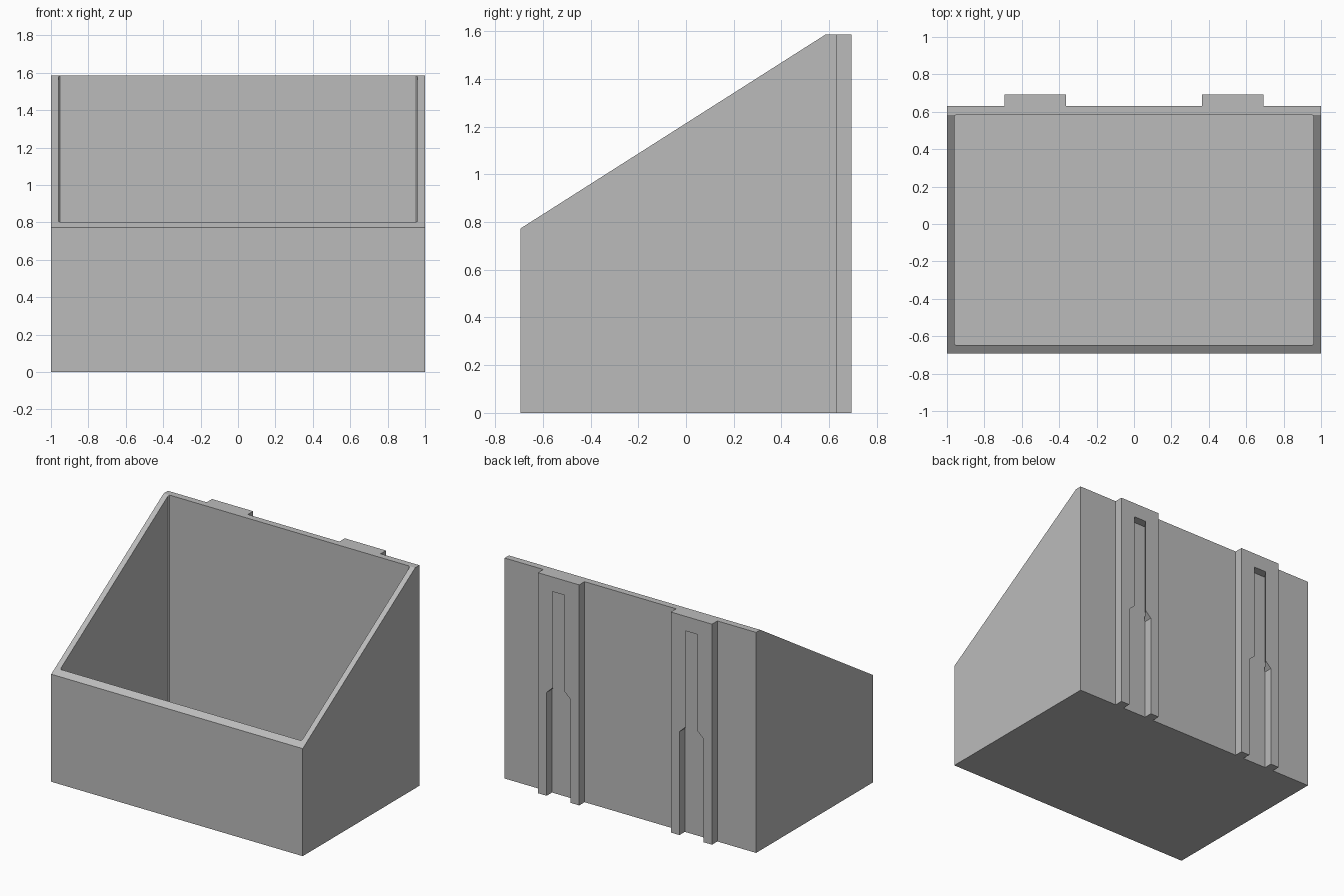
import bpy, bmesh

if "Cube" in bpy.data.objects:
    bpy.data.objects.remove(bpy.data.objects["Cube"])

FRONT, WALL_BACK, BACK = -0.693, 0.632, 0.693
LOW, HIGH = 0.773, 1.585

grey = bpy.data.materials.new("grey plastic")
grey.diffuse_color = (0.5, 0.5, 0.5, 1)
grey.use_nodes = True
grey.node_tree.nodes["Principled BSDF"].inputs["Base Color"].default_value = grey.diffuse_color


def add_object(name, bm):
    bmesh.ops.recalc_face_normals(bm, faces=bm.faces)
    mesh = bpy.data.meshes.new(name)
    bm.to_mesh(mesh)
    bm.free()
    mesh.materials.append(grey)
    obj = bpy.data.objects.new(name, mesh)
    bpy.context.collection.objects.link(obj)
    return obj


def prism(name, points, vector):
    """Extrude a closed outline along a vector."""
    bm = bmesh.new()
    face = bm.faces.new([bm.verts.new(p) for p in points])
    new = bmesh.ops.extrude_face_region(bm, geom=[face])["geom"]
    bmesh.ops.translate(bm, vec=vector, verts=[v for v in new if isinstance(v, bmesh.types.BMVert)])
    # the extrude may keep or drop the start cap, so close any hole
    bmesh.ops.holes_fill(bm, edges=[e for e in bm.edges if e.is_boundary])
    return add_object(name, bm)


def rect(x0, x1, y0, y1, z):
    return [(x0, y0, z), (x1, y0, z), (x1, y1, z), (x0, y1, z)]


def cut(obj, cutter):
    mod = obj.modifiers.new("cut", "BOOLEAN")
    mod.operation, mod.solver, mod.object = "DIFFERENCE", "EXACT", cutter
    bpy.context.view_layer.objects.active = obj
    bpy.ops.object.modifier_apply(modifier=mod.name)
    bpy.data.objects.remove(cutter)


# Sloped bin: side profile extruded across the width, then hollowed
side = [(FRONT, 0), (WALL_BACK, 0), (WALL_BACK, HIGH), (0.584, HIGH), (FRONT, LOW)]
bin_body = prism("bin_body", [(-1, y, z) for y, z in side], (2, 0, 0))
x, y0, y1, c = 0.96, -0.648, 0.584, 0.008
inside = [(-x + c, y0), (x - c, y0), (x, y0 + c), (x, y1 - c),
          (x - c, y1), (-x + c, y1), (-x, y1 - c), (-x, y0 + c)]
cut(bin_body, prism("cavity", [(px, py, 0.045) for px, py in inside], (0, 0, 2)))


def slot_cutter(cx):
    """Wide entry at the bottom, narrowing into a dovetail above."""
    bm = bmesh.new()
    rings = []
    for z, front in ((-0.1, 0.095), (0.743, 0.095), (0.79, 0.048), (1.48, 0.048)):
        slope = (front - 0.095) / (BACK - WALL_BACK)
        ring = []
        for y, sx in ((BACK + 0.004, -1), (WALL_BACK - 0.01, -1),
                      (WALL_BACK - 0.01, 1), (BACK + 0.004, 1)):
            half = 0.095 + slope * (y - WALL_BACK)
            ring.append(bm.verts.new((cx + sx * half, y, z)))
        rings.append(ring)
    for a, b in zip(rings, rings[1:]):
        bm.faces.new((a[1], a[2], b[2], b[1]))
        bm.faces.new((a[0], a[3], b[3], b[0]))
        for f, r in ((0, 1), (3, 2)):
            bm.faces.new((a[f], a[r], b[f]))
            bm.faces.new((a[r], b[r], b[f]))
    bm.faces.new(rings[0])
    bm.faces.new(rings[-1])
    return add_object("slot_cutter", bm)


# Two mounting rails with slots on the back
for label, cx in (("left", -0.528), ("right", 0.528)):
    rail = prism(label + "_mounting_rail",
                 rect(cx - 0.164, cx + 0.164, WALL_BACK, BACK, 0), (0, 0, HIGH))
    cut(rail, slot_cutter(cx))
